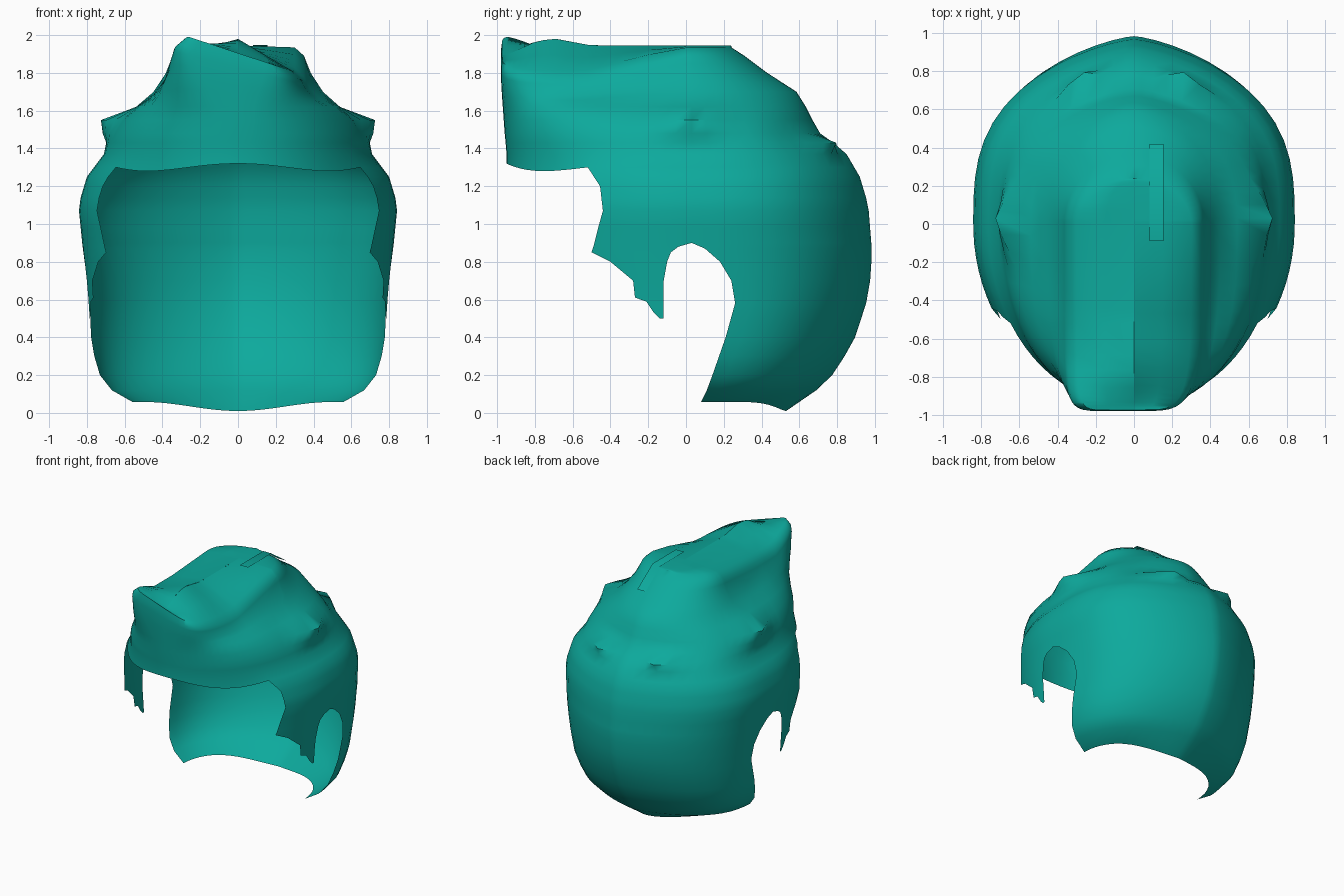
import bpy, bmesh, math

if "Cube" in bpy.data.objects:
    bpy.data.objects.remove(bpy.data.objects["Cube"])


def lerp_table(table, z):
    """Linear lookup in a list of (z, value, value...) rows."""
    if z <= table[0][0]:
        return table[0][1:]
    for lo, hi in zip(table, table[1:]):
        if z <= hi[0]:
            f = (z - lo[0]) / (hi[0] - lo[0])
            return [a + (b - a) * f for a, b in zip(lo[1:], hi[1:])]
    return table[-1][1:]


def clamp(v):
    return max(0.0, min(1.0, v))


# Horizontal outlines: height, front reach, back reach, half width, front squareness
OUTLINE = [
    (0.05, 0.95, 0.53, 0.56, 1), (0.12, 0.95, 0.69, 0.67, 1),
    (0.22, 0.95, 0.795, 0.75, 1), (0.40, 0.95, 0.895, 0.785, 1),
    (0.63, 0.95, 0.97, 0.80, 1), (0.85, 0.95, 0.985, 0.82, 1),
    (1.10, 0.95, 0.965, 0.845, 1), (1.25, 0.95, 0.92, 0.80, 1),
    (1.37, 0.95, 0.85, 0.71, 0.93), (1.43, 0.955, 0.78, 0.69, 0.9),
    (1.48, 0.96, 0.71, 0.67, 0.88), (1.55, 0.965, 0.67, 0.625, 0.85),
    (1.62, 0.97, 0.635, 0.54, 0.75), (1.70, 0.975, 0.585, 0.45, 0.62),
    (1.80, 0.98, 0.43, 0.385, 0.5), (1.89, 0.98, 0.31, 0.35, 0.42),
    (1.935, 0.975, 0.24, 0.30, 0.4)]

# Cut edges in depth: neck front, face edge, sideburn front and back
NECK = [(0.05, 0.08), (0.12, 0.11), (0.2, 0.14), (0.3, 0.175), (0.4, 0.21), (0.58, 0.26),
        (0.7, 0.24), (0.8, 0.18), (0.87, 0.10), (0.9, 0.03)]
FACE = [(0.9, -0.485), (0.98, -0.465), (1.07, -0.44), (1.2, -0.455), (1.3, -0.52)]
BURN = [(0.5, -0.14, -0.12), (0.53, -0.17, -0.12), (0.59, -0.21, -0.12),
        (0.61, -0.27, -0.12), (0.7, -0.28, -0.118), (0.8, -0.40, -0.10),
        (0.85, -0.50, -0.08), (0.88, -0.49, -0.04), (0.9, -0.485, 0.03)]


def outline(z, side):
    yf, yb, w, p = lerp_table(OUTLINE, z)
    if side < 0:                                   # sharper swept-up corner
        p *= 1 - 0.5 * clamp((z - 1.6) / 0.25)
    return yf, yb, w, p


def angle_at(z, y, side):
    """Angle around the outline (0 = front, pi = back) at depth y."""
    yf, yb, w, p = outline(z, side)
    if y < 0:
        return math.acos(clamp(-y / yf) ** (1 / p))
    return math.pi - math.acos(clamp(y / yb))


def surface(z, t, side):
    """Point on the hair surface, with the crown swept up to one side."""
    yf, yb, w, p = outline(z, side)
    s, c = max(0.0, math.sin(t)), math.cos(t)
    if c > 0:
        x, y = w * s ** p, -yf * c ** p
    else:                                          # full sides, tapering to the back
        full = max(0.0, 1 - abs(c) ** 3) ** 0.72
        k = clamp((z - 1.5) / 0.3)
        x, y = w * (full * (1 - k) + s * k), -yb * c
    # Side wing and small back tips
    if 1.37 < z < 1.62:
        x += 0.105 * clamp(1 - abs(z - 1.55) / 0.13) * clamp(1 - abs(y - 0.02) / 0.24)
    if y > 0.4:
        y += 0.10 * clamp(1 - abs(z - 1.43) / 0.05) * clamp(1 - abs(x - 0.28) / 0.18)
    up = clamp((z - 1.62) / 0.3)
    if side > 0:                                   # valley beside the crest
        z -= up * clamp((-y - 0.05) / 0.5) * (0.33 * x + 0.03)
    else:                                          # swept-up front corner
        front = clamp((-y - 0.68) / 0.27)
        z += up * front * (0.33 * x - 0.03)
        z -= up * clamp((-y + 0.1) / 0.4) * (1 - front) * 0.13 * x
    x *= side
    if z < 0.06:                                   # nape dips at the middle
        z += 0.008 - 0.024 * (1 + math.cos(math.pi * min(1, abs(x) / 0.5)))
    return (x, y, z)


def spread(a, b, n):
    return [a + (b - a) * i / n for i in range(n + 1)]


bm = bmesh.new()


def add_grid(rows, side):
    grid = [[bm.verts.new(p) for p in row] for row in rows]
    for lo, hi in zip(grid, grid[1:]):
        for i in range(len(lo) - 1):
            q = [lo[i], lo[i + 1], hi[i + 1], hi[i]]
            bm.faces.new(q if side > 0 else q[::-1])


NA, NB, NC = 12, 7, 14
for side in (1, -1):
    # Neck, behind the ear openings
    add_grid([[surface(z, t, side) for t in spread(angle_at(z, y, side), math.pi, NC)]
              for z, y in NECK], side)
    # Sideburn, in front of the ear opening
    add_grid([[surface(z, t, side) for t in
               spread(angle_at(z, a, side), angle_at(z, b, side), NB)]
              for z, a, b in BURN], side)
    # Sides and back, above the ears
    rows = []
    for z in (0.9, 0.98, 1.07, 1.14, 1.2, 1.25, 1.3):
        a = angle_at(z, lerp_table(FACE, z)[0], side)
        b = angle_at(z, 0.03, side)
        rows.append([surface(z, t, side)
                     for t in spread(a, b, NB) + spread(b, math.pi, NC)[1:]])
    add_grid(rows, side)
    # Fringe and crown
    rows = []
    for z in (1.3, 1.37, 1.43, 1.48, 1.55, 1.62, 1.7, 1.75, 1.8, 1.85, 1.89, 1.935):
        a, b = angle_at(z, -0.52, side), angle_at(z, 0.03, side)
        row = [surface(z, t, side) for t in
               spread(0, a, NA) + spread(a, b, NB)[1:] + spread(b, math.pi, NC)[1:]]
        if z == 1.3:                               # wavy fringe edge
            row = [(x, y, h + (0.02 * math.cos(1.5 * math.pi * i / NA) if i < NA else 0))
                   for i, (x, y, h) in enumerate(row)]
        rows.append(row)
    # Top closes on a ridge along the middle
    rim = rows[-1]
    for k in (0.5, 0.0):
        ridge = []
        for x, y, h in rim:
            top = 1.945 + 0.035 * math.exp(-((y + 0.7) / 0.12) ** 2)
            top -= 0.05 * clamp((-y - 0.82) / 0.13)
            ridge.append((x * k, y, h * k + top * (1 - k)))
        rows.append(ridge)
    add_grid(rows, side)

bmesh.ops.remove_doubles(bm, verts=bm.verts, dist=0.0015)
bmesh.ops.dissolve_degenerate(bm, edges=bm.edges, dist=0.0005)

mat = bpy.data.materials.new("teal")
mat.diffuse_color = (0.004, 0.4, 0.335, 1)
mat.use_nodes = True
mat.node_tree.nodes["Principled BSDF"].inputs["Base Color"].default_value = mat.diffuse_color


def finish(name, mesh_data):
    me = bpy.data.meshes.new(name)
    mesh_data.to_mesh(me)
    mesh_data.free()
    me.materials.append(mat)
    ob = bpy.data.objects.new(name, me)
    bpy.context.collection.objects.link(ob)
    bpy.ops.object.select_all(action='DESELECT')
    ob.select_set(True)
    bpy.context.view_layer.objects.active = ob
    bpy.ops.object.shade_smooth_by_angle(angle=math.radians(60))


finish("hair_shell", bm)

# Small loose lock lying on the crown
tuft = bmesh.new()
lock = [[tuft.verts.new((x, y, z)) for x in (0.08, 0.155)]
        for y, z in ((-0.09, 1.948), (0.22, 1.948), (0.42, 1.81))]
for lo, hi in zip(lock, lock[1:]):
    tuft.faces.new((lo[0], lo[1], hi[1], hi[0]))
finish("crown_lock", tuft)
